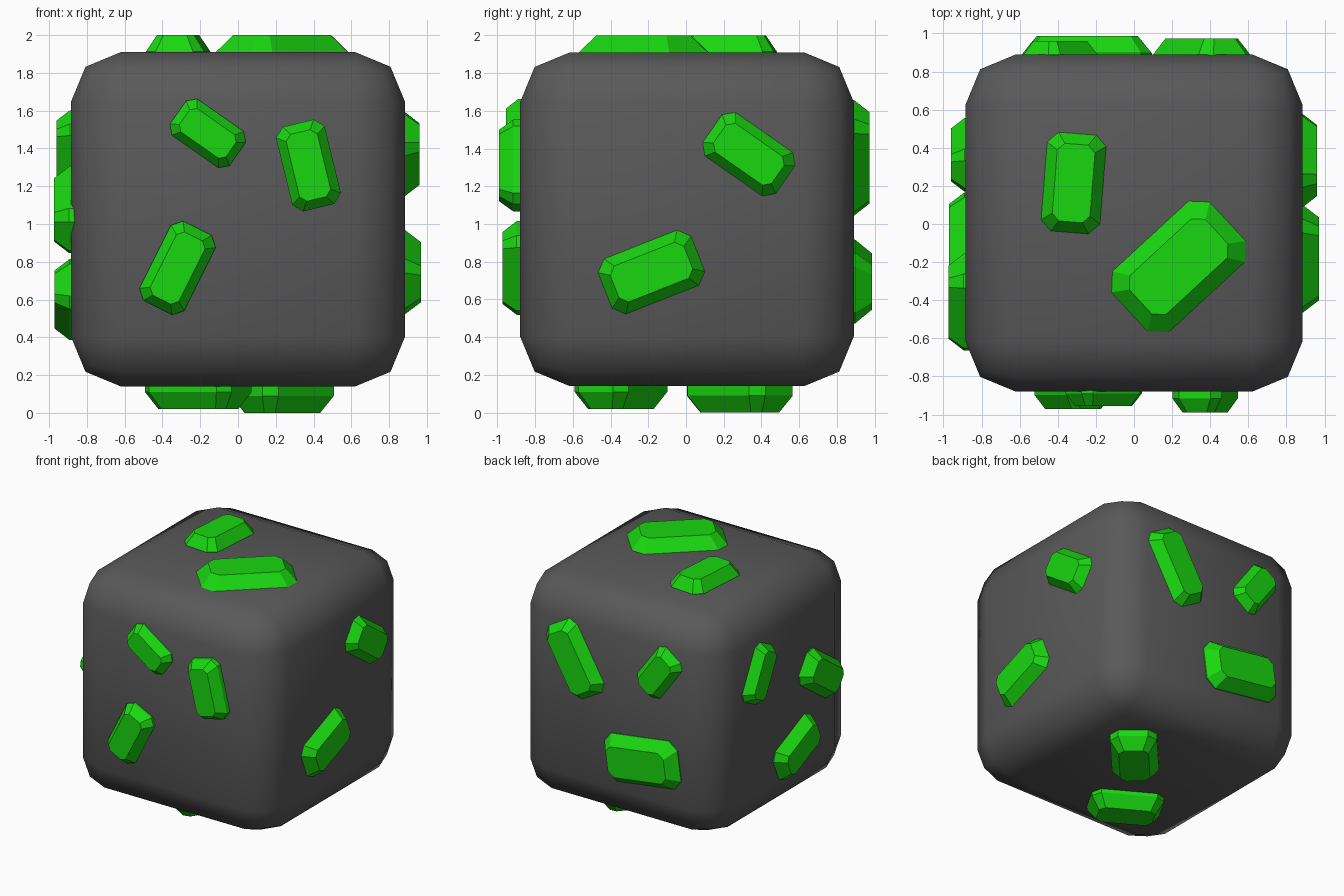
import bpy, bmesh
from math import cos, sin, radians
from mathutils import Vector

if "Cube" in bpy.data.objects:
    bpy.data.objects.remove(bpy.data.objects["Cube"])

X, Y, Z = Vector((1, 0, 0)), Vector((0, 1, 0)), Vector((0, 0, 1))

stone = bpy.data.materials.new("stone_grey")
stone.diffuse_color = (0.1, 0.1, 0.1, 1)
stone.use_nodes = True
stone.node_tree.nodes["Principled BSDF"].inputs["Base Color"].default_value = stone.diffuse_color
green = bpy.data.materials.new("crystal_green")
green.diffuse_color = (0.01, 0.68, 0.005, 1)
green.use_nodes = True
green.node_tree.nodes["Principled BSDF"].inputs["Base Color"].default_value = green.diffuse_color

# Rounded stone block
bpy.ops.mesh.primitive_cube_add(size=1.77, location=(0, 0.005, 1.025))
block = bpy.context.object
block.name = "stone_block"
block.data.materials.append(stone)
bevel = block.modifiers.new("rounding", 'BEVEL')
bevel.width = 0.265
bevel.segments = 2
bevel.limit_method = 'NONE'
block.data.polygons.foreach_set("use_smooth", [True] * 6)


def octagon(length, width, c):
    """Rectangle with its four corners cut by c."""
    a, b = length / 2, width / 2
    return [(a, b - c), (a - c, b), (c - a, b), (-a, b - c),
            (-a, c - b), (c - a, -b), (a - c, -b), (a, c - b)]


def crystal(name, u, v, n, cu, cv, length, width, angle, top):
    """Cut gem set into a block side; top is its signed reach along n."""
    ca, sa = cos(radians(angle)), sin(radians(angle))
    girdle = top - min(0.28 * width, 0.09)
    inset = 0.36 * width
    layers = [(length, width, 0.18 * width, 0.8),
              (length, width, 0.18 * width, girdle),
              (length - inset, width - inset, 0.12 * width, top)]
    bm = bmesh.new()
    rings = []
    for l, w, c, h in layers:
        rings.append([bm.verts.new(u * (cu + p * ca - q * sa) + v * (cv + p * sa + q * ca) + n * h)
                      for p, q in octagon(l, w, c)])
    bm.faces.new(rings[0])
    bm.faces.new(rings[-1])
    for lo, hi in zip(rings, rings[1:]):
        for i in range(8):
            j = (i + 1) % 8
            bm.faces.new((lo[i], lo[j], hi[j], hi[i]))
    bmesh.ops.recalc_face_normals(bm, faces=bm.faces)
    mesh = bpy.data.meshes.new(name)
    bm.to_mesh(mesh)
    bm.free()
    mesh.materials.append(green)
    bpy.context.collection.objects.link(bpy.data.objects.new(name, mesh))


# Crystals per side: centre u, centre v, length, width, angle, reach from the block centre
MID = 1.0
sides = {
    "front": (X, Z, -Y, [(-0.16, 1.48, 0.385, 0.235, -35, 0.955),
                         (0.373, 1.31, 0.46, 0.265, 103.6, 0.99),
                         (-0.32, 0.767, 0.47, 0.265, 63.4, 0.972)]),
    "right": (Y, Z, X, [(0.333, 1.37, 0.48, 0.29, -35, 0.96),
                        (-0.183, 0.745, 0.535, 0.32, 21.5, 0.97)]),
    "back": (X, Z, Y, [(0.355, 1.35, 0.60, 0.32, 60, 0.973),
                       (-0.39, 1.44, 0.42, 0.25, 126, 0.96),
                       (-0.245, 0.695, 0.65, 0.375, 172, 0.987)]),
    "left": (Y, Z, -X, [(0.363, 1.365, 0.45, 0.25, 117, 0.96),
                        (-0.41, 1.075, 0.49, 0.29, 35, 0.975),
                        (-0.105, 0.60, 0.51, 0.29, 156, 0.972)]),
    "top": (X, Y, Z, [(-0.317, 0.215, 0.52, 0.31, 85.5, 1.0),
                      (0.234, -0.224, 0.70, 0.435, 42.7, 1.0)]),
    "bottom": (X, Y, -Z, [(0.235, 0.285, 0.56, 0.34, 48, 1.0),
                          (-0.21, -0.345, 0.53, 0.33, 150, 0.98)]),
}
for side, (u, v, n, gems) in sides.items():
    for i, (cu, cv, length, width, angle, reach) in enumerate(gems, 1):
        crystal(f"crystal_{side}_{i}", u, v, n, cu, cv, length, width, angle, reach)

# Top and bottom crystals are built around the origin, so lift them to the block centre
for ob in bpy.data.objects:
    if ob.name.startswith(("crystal_top", "crystal_bottom")):
        ob.location.z = MID
